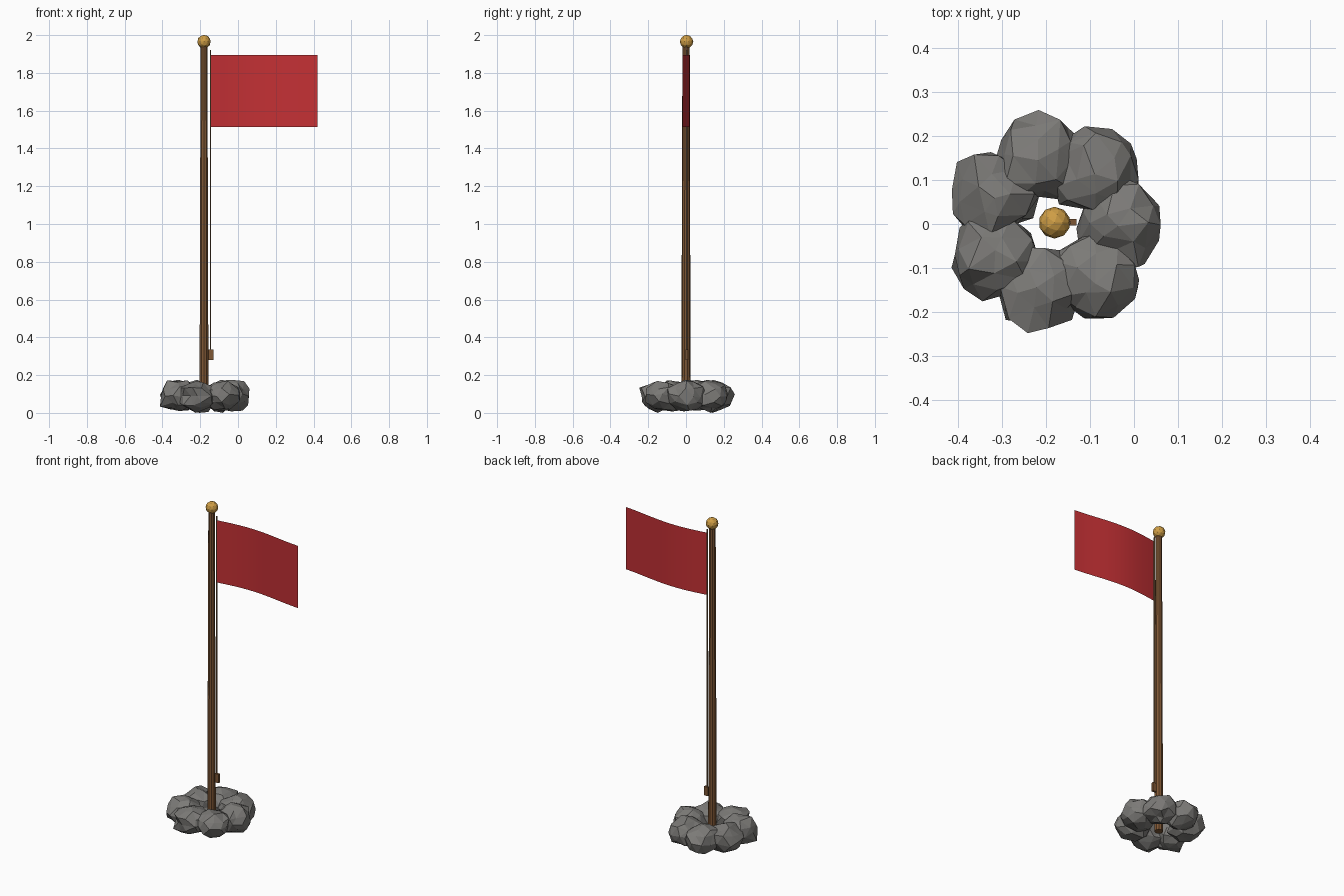
import bpy, math, random
from mathutils import Vector

cube = bpy.data.objects.get("Cube")
if cube:
    bpy.data.objects.remove(cube, do_unlink=True)

random.seed(4)
POLE_X = -0.18


def material(name, r, g, b):
    m = bpy.data.materials.new(name)
    m.use_nodes = True
    m.diffuse_color = (r, g, b, 1)
    bsdf = m.node_tree.nodes["Principled BSDF"]
    bsdf.inputs["Base Color"].default_value = (r, g, b, 1)
    bsdf.inputs["Roughness"].default_value = 0.8
    return m


stone = material("grey stone", 0.2, 0.195, 0.185)
wood = material("brown wood", 0.21, 0.095, 0.035)
gold = material("gold", 0.62, 0.34, 0.06)
red = material("flag red", 0.55, 0.03, 0.035)
cord = material("cord tan", 0.26, 0.15, 0.07)


def finish(name, mat):
    ob = bpy.context.object
    ob.name = name
    ob.data.materials.append(mat)
    return ob


def tube(name, mat, x, y, z0, z1, r0, r1, sides):
    bpy.ops.mesh.primitive_cone_add(vertices=sides, radius1=r0, radius2=r1,
                                    depth=z1 - z0, location=(x, y, (z0 + z1) / 2))
    return finish(name, mat)


# Tapered pole, ball finial, halyard and cleat
tube("pole", wood, POLE_X, 0, 0.04, 1.95, 0.025, 0.019, 10)
bpy.ops.mesh.primitive_ico_sphere_add(subdivisions=2, radius=0.036,
                                      location=(POLE_X, 0.003, 1.965))
finish("finial", gold)
tube("halyard", cord, -0.146, 0.003, 0.3, 1.92, 0.004, 0.004, 6)
bpy.ops.mesh.primitive_cube_add(size=1, location=(-0.143, 0.004, 0.308))
cleat = finish("cleat", wood)
cleat.scale = (0.026, 0.014, 0.054)

# Flag: a single sheet with a gentle wave
bpy.ops.mesh.primitive_grid_add(x_subdivisions=16, y_subdivisions=6, size=1)
flag = finish("flag", red)
for v in flag.data.vertices:
    t, h = v.co.x + 0.5, v.co.y + 0.5
    wave = 0.02 * math.sin(1.35 * math.pi * t)
    v.co = (-0.143 + 0.563 * t, wave, 1.513 + 0.383 * h)
bpy.ops.object.shade_smooth_by_angle()

# Ring of faceted boulders around the foot of the pole
COUNT = 7
for i in range(COUNT):
    a = math.tau * i / COUNT
    centre = Vector((POLE_X + 0.152 * math.cos(a), 0.152 * math.sin(a), 0.09))
    bpy.ops.mesh.primitive_ico_sphere_add(subdivisions=2, radius=0.1, location=centre)
    rock = finish(f"boulder_{i + 1}", stone)
    rock.rotation_euler.z = a
    for v in rock.data.vertices:
        jitter = Vector([random.uniform(-1, 1) for _ in range(3)]) * 0.013
        v.co = v.co * random.uniform(0.93, 1.06) + jitter
        v.co.z = max(-0.09, min(0.085, v.co.z * 0.84))
